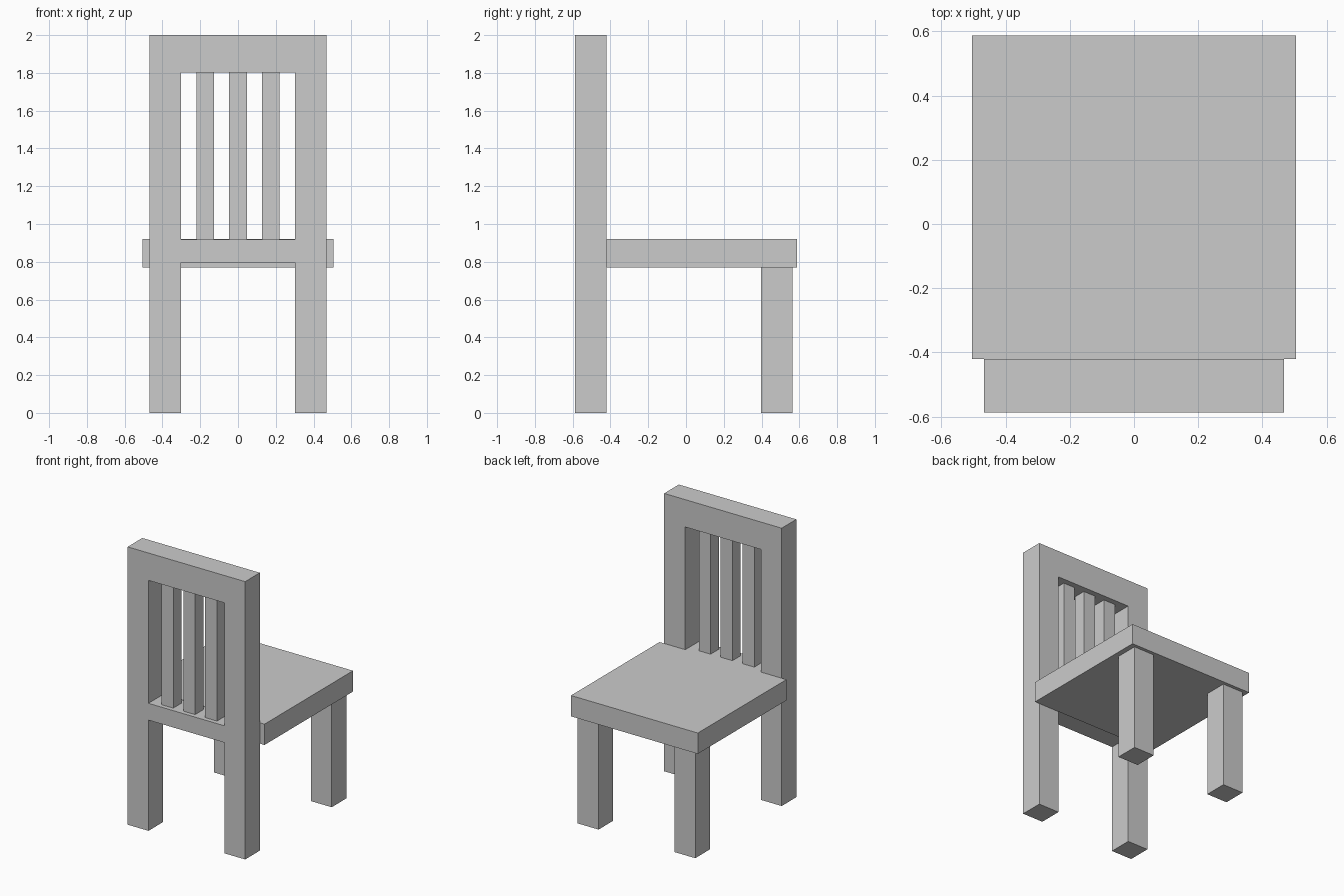
import bpy, bmesh

if "Cube" in bpy.data.objects:
    bpy.data.objects.remove(bpy.data.objects["Cube"])


def finish(name, bm):
    bmesh.ops.recalc_face_normals(bm, faces=bm.faces)
    mesh = bpy.data.meshes.new(name)
    bm.to_mesh(mesh)
    bm.free()
    obj = bpy.data.objects.new(name, mesh)
    bpy.context.collection.objects.link(obj)
    return obj


def box(name, x, y, z):
    """Box from (min, max) ranges on each axis."""
    bm = bmesh.new()
    bmesh.ops.create_cube(bm, size=1)
    for v in bm.verts:
        v.co = [r[0] if c < 0 else r[1] for c, r in zip(v.co, (x, y, z))]
    return finish(name, bm)


BACK, BACK_FRONT = -0.587, -0.42
SEAT_BOTTOM, SEAT_TOP = 0.77, 0.92
RAIL_BOTTOM, RAIL_TOP, WINDOW_TOP = 0.797, 0.918, 1.803
POST_IN, POST_OUT = 0.302, 0.468

# Back frame: posts and two rails as one piece, a grid of cells pushed to depth
xs = [-POST_OUT, -POST_IN, POST_IN, POST_OUT]
zs = [0, RAIL_BOTTOM, RAIL_TOP, WINDOW_TOP, 2]
bm = bmesh.new()
grid = [[bm.verts.new((x, BACK, z)) for z in zs] for x in xs]
for i in range(3):
    for j in range(4):
        if i == 1 and j in (0, 2):      # leg gap and slat window
            continue
        bm.faces.new((grid[i][j], grid[i + 1][j], grid[i + 1][j + 1], grid[i][j + 1]))
loose = [v for v in bm.verts if not v.link_faces]
bmesh.ops.delete(bm, geom=loose, context='VERTS')
extruded = bmesh.ops.extrude_face_region(bm, geom=bm.faces[:], use_keep_orig=True)
moved = [g for g in extruded["geom"] if isinstance(g, bmesh.types.BMVert)]
bmesh.ops.translate(bm, verts=moved, vec=(0, BACK_FRONT - BACK, 0))
finish("back_frame", bm)

# Square slats in the window
for n, cx in enumerate((-0.174, 0, 0.174), 1):
    box(f"back_slat_{n}", (cx - 0.047, cx + 0.047), (-0.555, -0.461),
        (RAIL_TOP, WINDOW_TOP))

# Seat slab
box("seat", (-0.505, 0.505), (BACK_FRONT, 0.587), (SEAT_BOTTOM, SEAT_TOP))

# Free-standing legs under the far end of the seat
for side, s in (("left", -1), ("right", 1)):
    box(f"seat_leg_{side}", sorted((s * POST_IN, s * POST_OUT)),
        (0.397, 0.563), (0, SEAT_BOTTOM))
